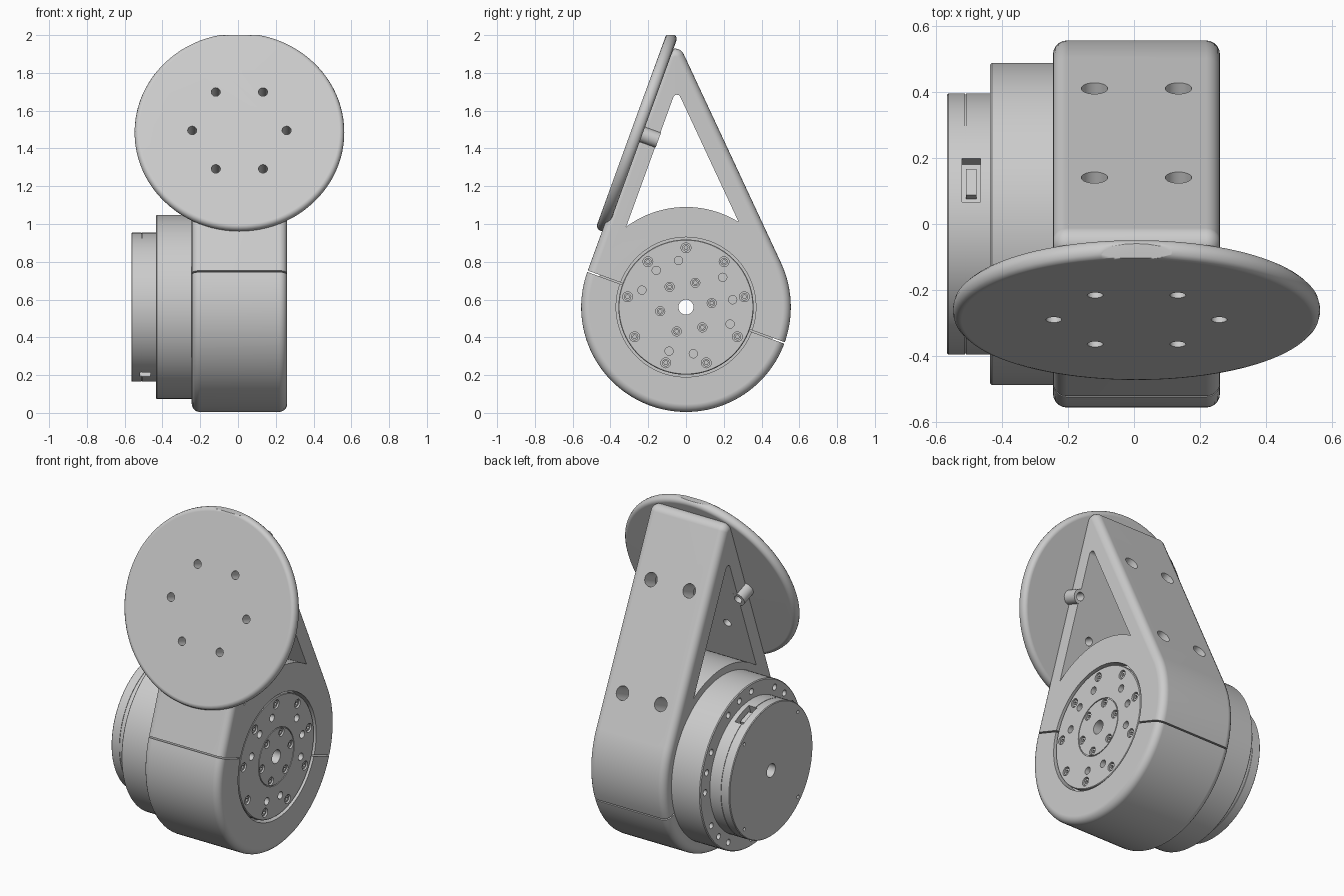
import bpy, bmesh
from math import sin, cos, radians, acos, degrees
from mathutils import Vector, Matrix

cube = bpy.data.objects.get("Cube")
if cube:
    bpy.data.objects.remove(cube, do_unlink=True)

grey = bpy.data.materials.new("light_grey")
grey.use_nodes = True
grey.diffuse_color = (0.6, 0.6, 0.6, 1)
grey.node_tree.nodes["Principled BSDF"].inputs["Base Color"].default_value = (0.6, 0.6, 0.6, 1)

AXIS = Vector((0, 0, 0.56))       # joint axis runs along x
CX = 0.0075                       # middle of the housing
FRONT, BACK = 160, 25             # directions of the two straight walls
X = Vector((1, 0, 0))
parts = []


def ray(angle, r=1.0):
    """Vector in the side plane, angle measured from +y towards +z."""
    return Vector((0, cos(radians(angle)) * r, sin(radians(angle)) * r))


def finish(bm, name, keep):
    bmesh.ops.recalc_face_normals(bm, faces=bm.faces)
    mesh = bpy.data.meshes.new(name)
    bm.to_mesh(mesh)
    bm.free()
    mesh.materials.append(grey)
    obj = bpy.data.objects.new(name, mesh)
    bpy.context.scene.collection.objects.link(obj)
    if keep:
        parts.append(obj)
    else:
        obj.hide_render = True
    return obj


def arc(centre, r, start, end, n):
    return [centre + ray(start + (end - start) * i / n, r) for i in range(n + 1)]


def loft(name, sections, keep=True):
    """Solid through matching closed outlines, each given as (x, points)."""
    bm = bmesh.new()
    rings = [[bm.verts.new((x, p.y, p.z)) for p in pts] for x, pts in sections]
    for a, b in zip(rings, rings[1:]):
        for i in range(len(a)):
            j = (i + 1) % len(a)
            bm.faces.new((a[i], a[j], b[j], b[i]))
    bm.faces.new(rings[0])
    bm.faces.new(rings[-1])
    return finish(bm, name, keep)


def lathe(name, origin, direction, profile, keep=True, n=96):
    """Turned solid; profile holds (distance along direction, radius)."""
    turn = Matrix.Translation(origin) @ direction.to_track_quat('Z', 'Y').to_matrix().to_4x4()
    bm = bmesh.new()
    rings = [[bm.verts.new(turn @ Vector((r * cos(radians(360 * i / n)), r * sin(radians(360 * i / n)), h)))
              for i in range(n)] for h, r in profile]
    for a, b in zip(rings, rings[1:]):
        for i in range(n):
            j = (i + 1) % n
            bm.faces.new((a[i], a[j], b[j], b[i]))
    bm.faces.new(rings[0])
    bm.faces.new(rings[-1])
    return finish(bm, name, keep)


def hole(origin, direction, r, h0, h1, n=24):
    return lathe("cutter", origin, direction, [(h0, r), (h1, r)], False, n)


def box(name, centre, size, angle=0, keep=False):
    bm = bmesh.new()
    bmesh.ops.create_cube(bm, size=1, matrix=Matrix.Translation(centre)
                          @ Matrix.Rotation(radians(angle), 4, 'X') @ Matrix.Diagonal((*size, 1)))
    return finish(bm, name, keep)


def cut(obj, cutters):
    for c in cutters:
        mod = obj.modifiers.new("cut", 'BOOLEAN')
        mod.object, mod.operation, mod.solver = c, 'DIFFERENCE', 'EXACT'
    bpy.context.view_layer.update()
    mesh = bpy.data.meshes.new_from_object(obj.evaluated_get(bpy.context.evaluated_depsgraph_get()))
    obj.modifiers.clear()
    obj.data = mesh
    for c in cutters:
        bpy.data.objects.remove(c, do_unlink=True)


def tip(d, r):
    """Rounded apex between two walls lying at distance d from the axis."""
    centre = AXIS + ray((FRONT + BACK) / 2, (d - r) / sin(radians(22.5)))
    return arc(centre, r, BACK, FRONT, 12)


def teardrop(shrink):
    """Housing outline moved inwards by shrink."""
    d = 0.555 - shrink
    centre = AXIS + ray((FRONT + BACK) / 2, (0.555 - 0.05) / sin(radians(22.5)))
    return arc(AXIS, d, FRONT, 360 + BACK, 72) + arc(centre, 0.05 - shrink, BACK, FRONT, 12)


def bore():
    return hole(AXIS, X, 0.04, -1, 1, 32)


# Teardrop housing with rounded rims, triangular window, split line and access holes
B = 0.042
steps = [(B * (1 - sin(radians(a))), B * (1 - cos(radians(a)))) for a in (0, 18, 36, 54, 72, 90)]
sections = [(-0.245 + dx, teardrop(s)) for s, dx in ((B - u, B - v) for u, v in [
    (B * sin(radians(a)), B * cos(radians(a))) for a in (0, 18, 36, 54, 72, 90)])]
sections = [(-0.245 + dx, teardrop(s)) for s, dx in [(q, p) for q, p in steps]]
sections += [(0.26 - dx, teardrop(s)) for s, dx in reversed(steps)]
housing = loft("housing", sections)
inset, arch = 0.443, 0.53
spread = degrees(acos(inset / arch))
opening = arc(AXIS, arch, FRONT - spread, BACK + spread, 20) + tip(inset, 0.02)
cuts = [loft("cutter", [(-1, opening), (1, opening)], False),
        box("cutter", AXIS, (2, 1.4, 0.008), -20),
        hole(AXIS, X, 0.37, 0.2, 0.4, 96), bore()]
back_up = ray(BACK + 90)
for t in (0.22, 0.858):
    for x in (-0.127, 0.127):
        cuts.append(hole(AXIS + X * (CX + x) + back_up * t, ray(BACK), 0.04, 0.3, 0.7))

# Round mounting flange leaning against the front wall
n, up = ray(FRONT), ray(FRONT - 90)
centre = AXIS + X * CX + up * 0.78
b = 0.026
rim = [(0.53 + b * (1 - sin(radians(a))), 0.555 - b * (1 - cos(radians(a)))) for a in (90, 60, 30, 0)]
rim += [(0.592 - b * (1 - sin(radians(a))), 0.555 - b * (1 - cos(radians(a)))) for a in (0, 30, 60, 90)]
flange = lathe("mounting_flange", centre, n, rim)
spots = [centre + X * 0.25 * cos(radians(60 * k)) + up * 0.25 * sin(radians(60 * k)) for k in range(6)]
cut(flange, [hole(p, n, 0.024, 0.4, 0.7) for p in spots] + [box("cutter", (0, 0, 2.1), (3, 3, 0.2))])
cut(housing, cuts + [hole(p, n, 0.024, 0.35, 0.7) for p in spots])

# Bosses around the two outer flange holes
for side, k in (("left", 0), ("right", 3)):
    boss = lathe(side + "_hole_boss", spots[k], n, [(0.44, 0.042), (0.54, 0.042)], n=32)
    cut(boss, [hole(spots[k], n, 0.024, 0.35, 0.7)])

# Output plate on the open side, with recessed screws
plate = lathe("output_plate", AXIS, X, [(0.19, 0.358), (0.25, 0.358), (0.254, 0.354)])
screws = [(90 + 40 * k, 0.314, 0.026) for k in range(9)]
screws += [(9 + 30 * k, 0.25, 0.022) for k in (0, 1, 3, 4, 5, 8, 9, 11)]
screws += [(69 + 60 * k, 0.138, 0.024) for k in range(6)]
groove = hole(AXIS, X, 0.169, 0.248, 0.3, 64)
cut(groove, [hole(AXIS, X, 0.164, 0.2, 0.4, 64)])
cut(plate, [bore(), groove] + [hole(AXIS + ray(a, r), X, s, 0.225, 0.3) for a, r, s in screws])
for a, r, s in screws:
    if r != 0.25:
        head = lathe("plate_screw", AXIS + ray(a, r), X, [(0.22, s * 0.75), (0.248, s * 0.75)], n=16)
        cut(head, [hole(AXIS + ray(a, r), X, s * 0.4, 0.235, 0.3, 6)])

# Stepped motor drum on the other side
drum = lathe("motor_drum", AXIS, -X, [(0.2, 0.487), (0.43, 0.487), (0.435, 0.482), (0.4351, 0.395),
                                      (0.508, 0.395), (0.5081, 0.392), (0.511, 0.392), (0.5111, 0.395),
                                      (0.561, 0.395), (0.565, 0.391)])
drum_cuts = [bore()]
drum_cuts += [hole(AXIS + ray(15 * k, 0.44), -X, 0.018, 0.38, 0.5, 16) for k in range(24) if k % 4 != 3]
drum_cuts += [hole(AXIS + ray(45 + 90 * k, 0.36), -X, 0.01, 0.54, 0.6, 12) for k in range(4)]

# Cable sockets set into the drum rim
for angle, length in ((70, 0.14), (245, 0.055)):
    spot = AXIS + ray(angle, 0.38) - X * 0.492
    drum_cuts.append(box("cutter", spot, (0.055, length, 0.09), angle - 90))
    box("cable_socket", AXIS + ray(angle, 0.345) - X * 0.492, (0.032, length * 0.6, 0.05), angle - 90, True)
cut(drum, drum_cuts)

# Smooth shading with crisp edges
for obj in parts:
    bpy.ops.object.select_all(action='DESELECT')
    obj.select_set(True)
    bpy.context.view_layer.objects.active = obj
    bpy.ops.object.shade_smooth_by_angle(angle=radians(32))
    weighted = obj.modifiers.new("even_normals", 'WEIGHTED_NORMAL')
    weighted.keep_sharp = True
